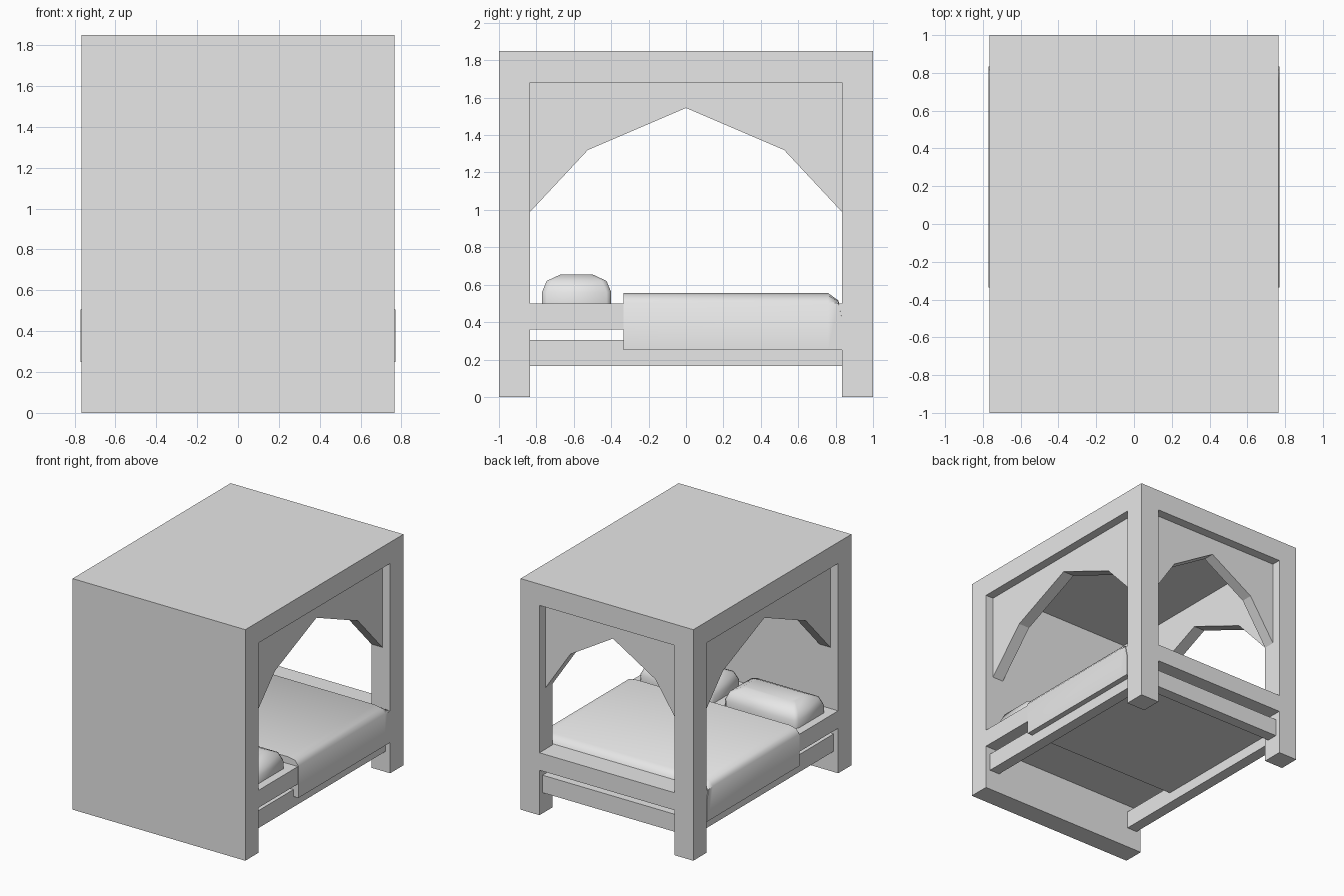
import bpy, bmesh, math

cube = bpy.data.objects.get("Cube")
if cube:
    bpy.data.objects.remove(cube, do_unlink=True)

mat = bpy.data.materials.new("plain_grey")
mat.use_nodes = True
GREY = (0.8, 0.8, 0.8, 1)
mat.diffuse_color = GREY
mat.node_tree.nodes["Principled BSDF"].inputs["Base Color"].default_value = GREY

W, D, H = 0.765, 1.0, 1.85      # half width, half depth, height
POST = 0.167                    # post thickness
IX, IY = W - POST, D - POST     # inner faces of the posts
BEAM, BED = 1.68, 0.5           # underside of beams, top of bed frame


def finish(name, bm, smooth=False):
    bmesh.ops.recalc_face_normals(bm, faces=bm.faces)
    mesh = bpy.data.meshes.new(name)
    bm.to_mesh(mesh)
    bm.free()
    obj = bpy.data.objects.new(name, mesh)
    bpy.context.collection.objects.link(obj)
    mesh.materials.append(mat)
    if smooth:
        bpy.ops.object.select_all(action='DESELECT')
        obj.select_set(True)
        bpy.context.view_layer.objects.active = obj
        bpy.ops.object.shade_smooth_by_angle(angle=math.radians(50))


def skin(name, sections, smooth=False):
    """Bridge matching closed sections and cap both ends."""
    bm = bmesh.new()
    loops = [[bm.verts.new(p) for p in section] for section in sections]
    for a, b in zip(loops, loops[1:]):
        for i in range(len(a)):
            j = (i + 1) % len(a)
            bm.faces.new((a[i], a[j], b[j], b[i]))
    bm.faces.new(loops[0][::-1])
    bm.faces.new(loops[-1])
    bm.normal_update()
    finish(name, bm, smooth)


def box(name, x0, x1, y0, y1, z0, z1):
    bm = bmesh.new()
    bmesh.ops.create_cube(bm, size=1)
    for v in bm.verts:
        v.co = (x1 if v.co.x > 0 else x0, y1 if v.co.y > 0 else y0,
                z1 if v.co.z > 0 else z0)
    finish(name, bm)


def cushion(name, x0, x1, y0, y1, rings, c):
    """Stack corner-cut rectangles; each ring is (z, inset)."""
    sections = []
    for z, n in rings:
        l, r, f, b = x0 + n, x1 - n, y0 + n, y1 - n
        sections.append([(x, y, z) for x, y in (
            (l + c, f), (r - c, f), (r, f + c), (r, b - c),
            (r - c, b), (l + c, b), (l, b - c), (l, f + c))])
    skin(name, sections, smooth=True)


def arch(half):
    """Board hanging from the beam with a faceted arch below."""
    return [(-half, BEAM), (half, BEAM), (half, 0.99), (half * 0.63, 1.32),
            (0, 1.545), (-half * 0.63, 1.32), (-half, 0.99)]


# Solid head wall, canopy roof and foot beam
box("head_wall", -W, W, -D, -IY, 0, H)
box("canopy_roof", -W, W, -IY, D, 1.745, H)
box("foot_beam", -IX, IX, IY, D, BEAM, 1.745)

# Posts, beams, rails, arched boards and pillows on both sides
for side, s in (("left", 1), ("right", -1)):
    def span(a, b):
        return sorted((s * a, s * b))
    box(side + "_foot_post", *span(IX, W), IY, D, 0, 1.745)
    box(side + "_beam", *span(IX, W), -IY, IY, BEAM, 1.745)
    box(side + "_upper_rail", *span(IX, W), -IY, IY, 0.36, BED)
    box(side + "_lower_rail", *span(W - 0.13, W - 0.04), -IY, IY, 0.165, 0.305)
    skin(side + "_arch_board",
         [[(s * x, y, z) for y, z in arch(IY)] for x in (W - 0.07, IX)])
    cushion(side + "_pillow", *span(0.05, 0.7), -0.77, -0.4,
            [(BED, 0), (0.56, 0), (0.62, 0.025), (0.655, 0.1)], 0.025)

# Foot end
skin("foot_arch_board",
     [[(x, y, z) for x, z in arch(IX)] for y in (D - 0.075, IY)])
box("foot_upper_rail", -IX, IX, IY, D, 0.36, BED)
box("foot_lower_rail", -IX, IX, D - 0.13, D - 0.04, 0.165, 0.305)

# Mattress filling the frame at the head end
box("mattress", -IX, IX, -IY, IY, 0.36, BED)

# Thick blanket over the frame, softened along the sides and foot end
sections = []
for y, edge, top in ((-0.335, 0.505, 0.555), (0.76, 0.505, 0.555),
                     (0.815, 0.5, 0.515), (IY, 0.42, 0.43)):
    half = [(W + 0.005, 0.25), (W + 0.005, edge),
            (W - 0.025, edge + (top - edge) * 0.75), (W - 0.085, top)]
    sections.append([(x, y, z) for x, z in half]
                    + [(-x, y, z) for x, z in half[::-1]])
skin("blanket", sections, smooth=True)
